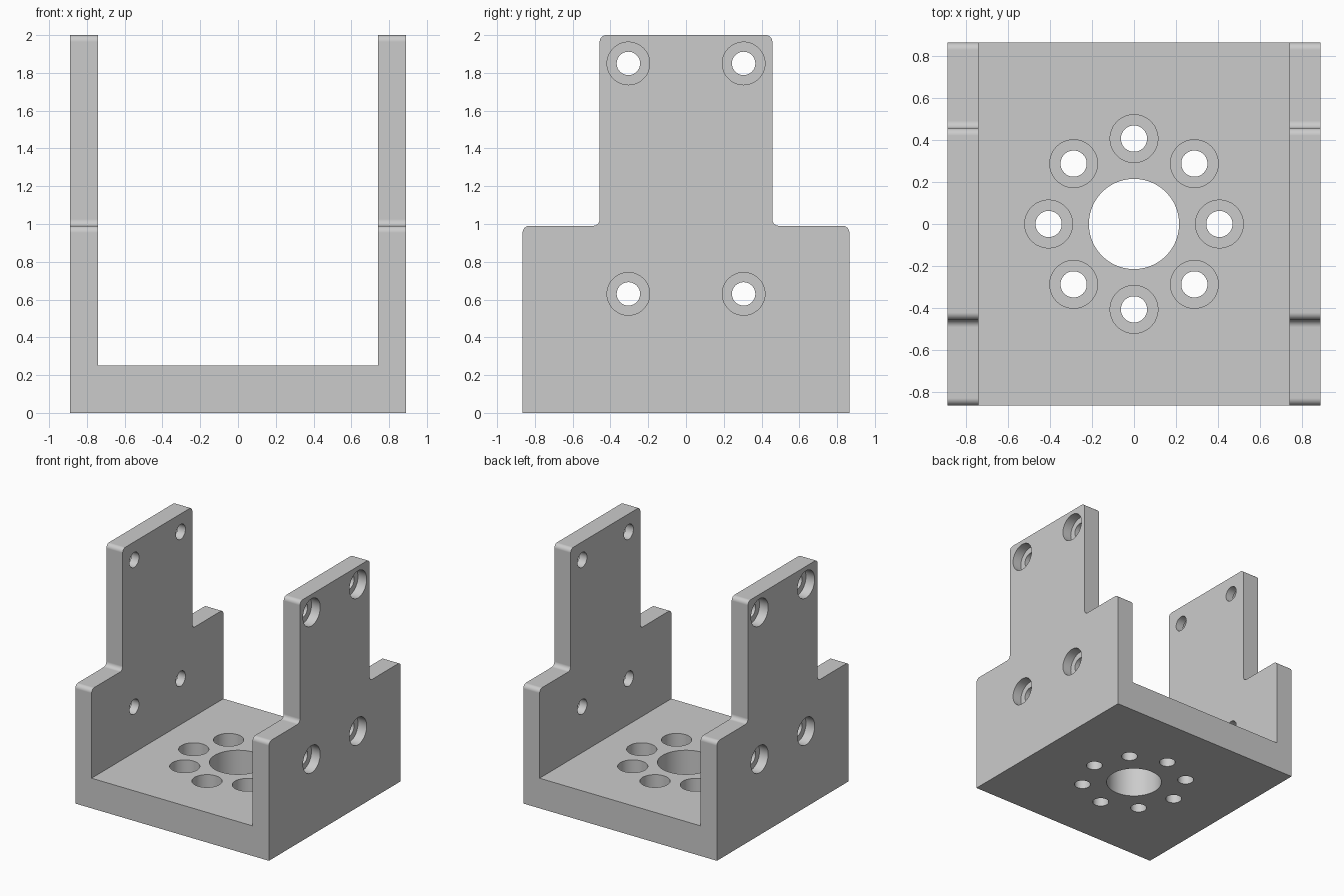
import bpy, bmesh
from math import pi, radians, cos, sin
from mathutils import Matrix, Vector

if "Cube" in bpy.data.objects:
    bpy.data.objects.remove(bpy.data.objects["Cube"])

HALF_X, HALF_Y, TAB_Y = 0.89, 0.865, 0.457
INNER_X, FLOOR_Z, SHOULDER_Z, TOP_Z = 0.74, 0.25, 0.99, 2.0
FILLET = 0.035


def to_object(name, bm):
    bmesh.ops.recalc_face_normals(bm, faces=bm.faces)
    mesh = bpy.data.meshes.new(name)
    bm.to_mesh(mesh)
    bm.free()
    obj = bpy.data.objects.new(name, mesh)
    bpy.context.collection.objects.link(obj)
    return obj


def add_stepped_plug(bm, profile, matrix, sides=48):
    """Closed turned solid from (radius, height) steps along local z."""
    rings = [[bm.verts.new(matrix @ Vector((r * cos(2 * pi * i / sides),
                                            r * sin(2 * pi * i / sides), h)))
              for i in range(sides)] for r, h in profile]
    for a, b in zip(rings, rings[1:]):
        for i in range(sides):
            j = (i + 1) % sides
            bm.faces.new((a[i], a[j], b[j], b[i]))
    bm.faces.new(rings[0][::-1])
    bm.faces.new(rings[-1])


# Bracket body: stepped side profile extruded along x
half = [(HALF_Y, 0), (HALF_Y, SHOULDER_Z), (TAB_Y, SHOULDER_Z), (TAB_Y, TOP_Z)]
outline = half + [(-y, z) for y, z in reversed(half)]
bm = bmesh.new()
face = bm.faces.new([bm.verts.new((-HALF_X, y, z)) for y, z in outline])
ext = bmesh.ops.extrude_face_region(bm, geom=[face])
bmesh.ops.translate(bm, vec=(2 * HALF_X, 0, 0),
                    verts=[v for v in ext["geom"] if isinstance(v, bmesh.types.BMVert)])
bmesh.ops.recalc_face_normals(bm, faces=bm.faces)

# Rounded shoulders and tab corners
corners = [e for e in bm.edges
           if abs(e.verts[0].co.x - e.verts[1].co.x) > 1 and e.verts[0].co.z > 0.1]
bmesh.ops.bevel(bm, geom=corners, offset=FILLET, segments=6, profile=0.5, affect='EDGES')
bracket = to_object("u_bracket", bm)

# Channel between the two walls
bm = bmesh.new()
bmesh.ops.create_cube(bm, size=1, matrix=Matrix.Translation((0, 0, FLOOR_Z + 1.5))
                      @ Matrix.Diagonal((2 * INNER_X, 3, 3, 1)))
channel = to_object("channel_cutter", bm)

# Bore and ring of counterbored holes in the floor
bm = bmesh.new()
add_stepped_plug(bm, [(0.215, -0.1), (0.215, 0.4)], Matrix(), 96)
for k in range(8):
    a = k * pi / 4
    add_stepped_plug(bm, [(0.0625, -0.1), (0.0625, 0.08), (0.114, 0.08), (0.114, 0.4)],
                     Matrix.Translation((0.407 * cos(a), 0.407 * sin(a), 0)))

# Counterbored holes through both walls, wide side outwards
for side in (1, -1):
    for y in (-0.305, 0.305):
        for z in (0.63, 1.85):
            add_stepped_plug(bm, [(0.062, 0.65), (0.062, HALF_X - 0.08),
                                  (0.113, HALF_X - 0.08), (0.113, 1.0)],
                             Matrix.Translation((0, y, z))
                             @ Matrix.Rotation(side * pi / 2, 4, 'Y'))
holes = to_object("hole_cutter", bm)

# Cut, then remove the cutters
bpy.context.view_layer.objects.active = bracket
bracket.select_set(True)
for cutter in (channel, holes):
    cutter.hide_render = True
    mod = bracket.modifiers.new("cut", 'BOOLEAN')
    mod.operation = 'DIFFERENCE'
    mod.solver = 'EXACT'
    mod.object = cutter
    bpy.ops.object.modifier_apply(modifier=mod.name)
    bpy.data.objects.remove(cutter)

# Smooth rounds with crisp edges
bpy.ops.object.shade_smooth_by_angle(angle=radians(30))
normals = bracket.modifiers.new("weighted_normals", 'WEIGHTED_NORMAL')
normals.keep_sharp = True
